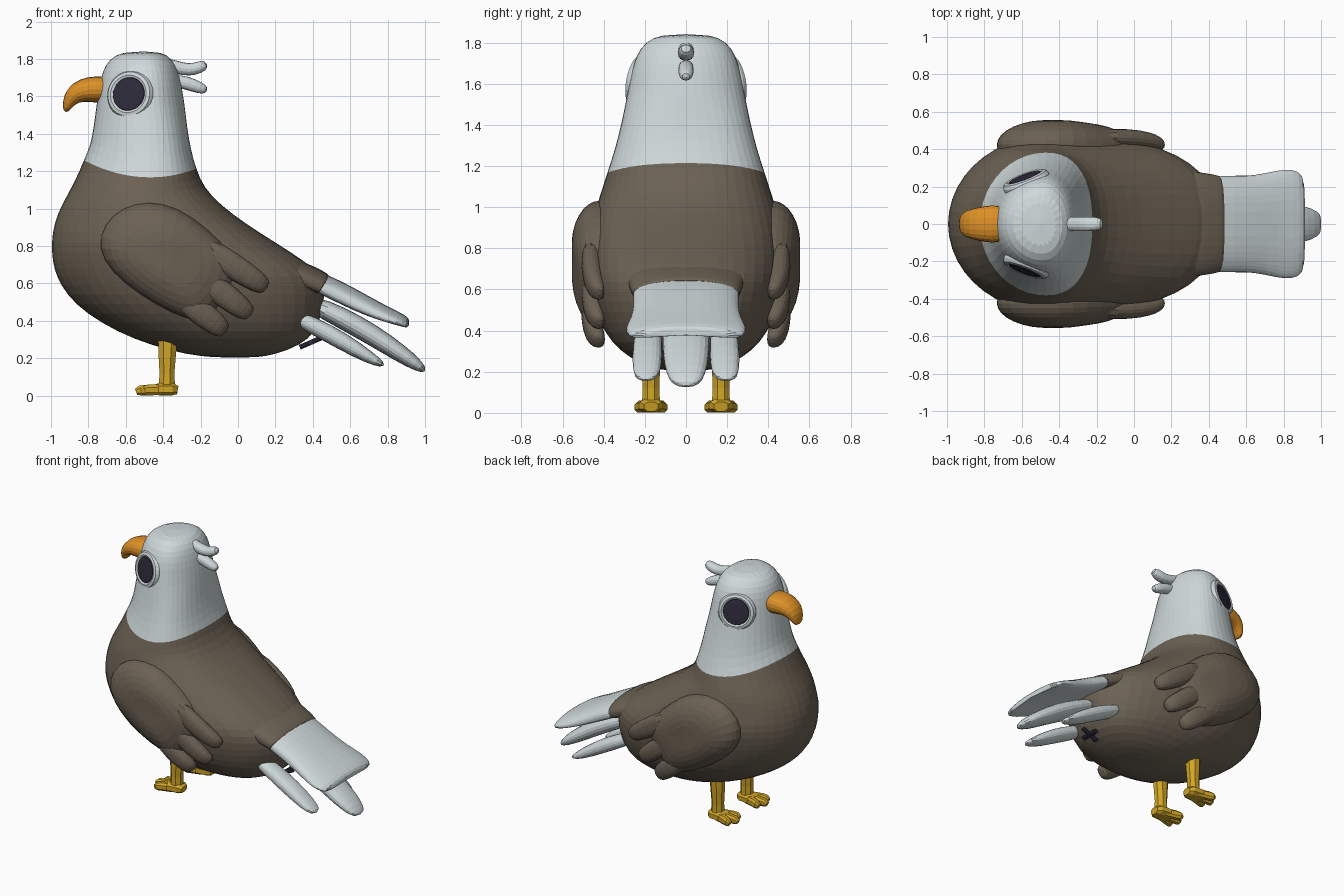
import bpy, bmesh, math
from mathutils import Vector

cube = bpy.data.objects.get("Cube")
if cube:
    bpy.data.objects.remove(cube)


def material(name, color):
    m = bpy.data.materials.new(name)
    m.use_nodes = True
    m.diffuse_color = (*color, 1)
    m.node_tree.nodes["Principled BSDF"].inputs["Base Color"].default_value = (*color, 1)
    return m


PALE = material("pale_feather", (0.62, 0.69, 0.70))
BROWN = material("brown_feather", (0.150, 0.122, 0.088))
ORANGE = material("beak_orange", (0.72, 0.28, 0.02))
YELLOW = material("leg_yellow", (0.64, 0.38, 0.02))
DARK = material("eye_dark", (0.026, 0.023, 0.042))
Y = Vector((0, 1, 0))


def skin(name, rings, mats, smooth=1, rule=None):
    """Bridge a list of point rings into one closed mesh."""
    bm = bmesh.new()
    loops = [[bm.verts.new(p) for p in ring] for ring in rings]
    n = len(loops[0])
    for k, (a, b) in enumerate(zip(loops, loops[1:])):
        for i in range(n):
            j = (i + 1) % n
            f = bm.faces.new((a[i], a[j], b[j], b[i]))
            f.material_index = rule(k) if rule else 0
    bm.faces.new(loops[0][::-1])
    bm.faces.new(loops[-1]).material_index = len(mats) - 1
    bmesh.ops.recalc_face_normals(bm, faces=bm.faces)
    me = bpy.data.meshes.new(name)
    bm.to_mesh(me)
    bm.free()
    for m in mats:
        me.materials.append(m)
    ob = bpy.data.objects.new(name, me)
    bpy.context.collection.objects.link(ob)
    if smooth:
        ob.modifiers.new("rounding", 'SUBSURF').levels = smooth
        ob.modifiers["rounding"].render_levels = smooth
    return ob


def power(v, p):
    return math.copysign(abs(v) ** (2 / p), v)


def oval(c, u, v, n=12, p=2, droop=0):
    pts = []
    for i in range(n):
        a = math.tau * (i + 0.5) / n
        s, t = power(math.cos(a), p), power(math.sin(a), p)
        pts.append(c + u * s + v * t - Vector((0, 0, droop * s * s)))
    return pts


def sweep(name, path, mat, n=10, p=2.4, smooth=1, droop=0):
    """Sweep an oval along (x, y, z, half width in y, half thickness) stations."""
    rings = []
    pts = [Vector(q[:3]) for q in path]
    for i, q in enumerate(path):
        d = pts[min(i + 1, len(pts) - 1)] - pts[max(i - 1, 0)]
        d.y = 0
        rings.append(oval(pts[i], Y * q[3], d.normalized().cross(Y) * q[4], n, p, droop))
    return skin(name, rings, [mat], smooth)


# Body and head: height, front x, back x, half width, collar wave
slices = [
    (.203, -.12, .10, .08, 0), (.22, -.28, .20, .18, 0), (.27, -.47, .34, .28, 0),
    (.34, -.65, .42, .365, 0), (.44, -.82, .455, .425, 0), (.54, -.925, .475, .46, 0),
    (.64, -.98, .46, .478, 0), (.72, -1.0, .365, .485, 0), (.82, -1.005, .205, .483, 0),
    (.92, -.99, .045, .463, 0), (1.02, -.95, -.09, .435, 0), (1.09, -.88, -.18, .411, .4),
    (1.155, -.825, -.222, .390, 1), (1.28, -.79, -.25, .348, .6), (1.42, -.775, -.27, .314, .2),
    (1.55, -.76, -.282, .288, 0), (1.66, -.745, -.30, .268, 0), (1.74, -.725, -.32, .243, 0),
    (1.80, -.69, -.35, .203, 0), (1.842, -.615, -.41, .125, 0)]
rings = []
for z, front, back, half, wave in slices:
    # The widest point lies further back on the head than on the body
    mid = front + (0.45 if z < 0.9 else 0.52 if z < 1.1 else 0.6) * (back - front)
    ring = []
    for i in range(22):
        a = math.tau * i / 22
        p = 2.4 if z < 1.5 and math.cos(a) > 0 else 2
        c, s = power(math.cos(a), p), power(math.sin(a), p)
        reach, lift = (back - mid, 0.06) if c > 0 else (mid - front, 0.115)
        ring.append((mid + reach * c, half * s, z + wave * lift * c * c))
    rings.append(ring)
skin("body_and_head", rings, [BROWN, PALE], 1, lambda k: int(k >= 12))

# Beak
sweep("beak", [(-.68, 0, 1.635, .10, .075), (-.76, 0, 1.638, .108, .075),
               (-.83, 0, 1.635, .095, .068), (-.885, 0, 1.605, .08, .052),
               (-.91, 0, 1.56, .06, .032), (-.922, 0, 1.515, .035, .014)], ORANGE)

# Crest feathers
sweep("upper_crest", [(-.40, 0, 1.78, .04, .035), (-.33, 0, 1.755, .042, .038),
                      (-.26, 0, 1.74, .042, .036), (-.205, 0, 1.755, .042, .036),
                      (-.165, 0, 1.775, .03, .025)], PALE, 8)
sweep("lower_crest", [(-.36, 0, 1.69, .035, .035), (-.27, 0, 1.672, .042, .04),
                      (-.20, 0, 1.645, .04, .034), (-.165, 0, 1.63, .02, .02)], PALE, 8)

# Tail root, tail fan and the feathers below it
sweep("tail_root", [(.16, 0, .72, .30, .06), (.31, 0, .665, .285, .065),
                    (.40, 0, .63, .272, .062), (.455, 0, .604, .262, .058),
                    (.46, 0, .6, .25, .05)], BROWN, 20, 3, 1, .03)
sweep("tail_fan", [(.36, 0, .64, .255, .045), (.45, 0, .605, .262, .054),
                   (.58, 0, .54, .255, .055), (.70, 0, .48, .272, .048),
                   (.81, 0, .435, .30, .036), (.88, 0, .41, .285, .028),
                   (.915, 0, .395, .25, .018)], PALE, 20, 3, 1, .03)
sweep("middle_tail_feather", [(.38, 0, .50, .11, .05), (.55, 0, .42, .12, .06),
                              (.72, 0, .325, .12, .06), (.87, 0, .225, .11, .05),
                              (.95, 0, .17, .09, .038), (1.003, 0, .13, .055, .015)], PALE)

for side, label in ((1, "left"), (-1, "right")):
    sweep(label + "_tail_feather", [(.27, .18 * side, .435, .06, .035),
                                    (.40, .185 * side, .378, .07, .05),
                                    (.57, .188 * side, .285, .077, .05),
                                    (.70, .19 * side, .205, .072, .037),
                                    (.785, .195 * side, .16, .05, .015)], PALE)

    # Wing: domed pad from its outline
    outline = [(-.755, .79), (-.72, .92), (-.62, 1.01), (-.48, 1.045), (-.32, 1.01),
               (-.17, .90), (-.02, .76), (.01, .66), (-.03, .57), (-.10, .47),
               (-.19, .38), (-.36, .44), (-.53, .54), (-.68, .66)]
    cx, cz = -.37, .74
    layers = [(.9, .35), (1, .40), (.99, .45), (.88, .50), (.63, .542), (.32, .56)]
    skin(label + "_wing", [[(cx + s * (x - cx), side * (y - .06 * max(0, x + .3)), cz + s * (z - cz))
                            for x, z in outline] for s, y in layers], [BROWN])

    # Wing tip feathers
    for k, (x0, z0, x1, z1) in enumerate([(-.22, .82, .155, .575), (-.26, .68, .07, .43),
                                          (-.34, .56, -.065, .34)]):
        stations = [(0, .46, .05, .07), (.5, .462, .052, .075), (.8, .445, .05, .065),
                    (.94, .43, .04, .052), (1, .42, .022, .03)]
        sweep(f"{label}_wing_feather_{k + 1}",
              [(x0 + t * (x1 - x0), side * y, z0 + t * (z1 - z0), w, h)
               for t, y, w, h in stations], BROWN)

    # Eye: raised rim with a dark pupil
    centre = Vector((-.582, .243 * side, 1.612))
    out = Vector((-.35, .92 * side, .17)).normalized()
    u = out.cross(Vector((0, 0, 1))).normalized()
    v = u.cross(out)
    for name, mat, steps in (
            ("eye_rim", PALE, [(-.06, .128), (-.012, .130), (.006, .12), (.012, .102), (.006, .09)]),
            ("pupil", DARK, [(.004, .092), (.010, .088), (.014, .05)])):
        skin(f"{label}_{name}", [oval(centre + out * h, u * r, v * r, 28) for h, r in steps],
             [mat], 0)

    # Leg and foot
    yl = .17 * side
    sweep(label + "_leg", [(-.375, yl, .32, .05, .056), (-.378, yl, .24, .048, .052),
                           (-.38, yl, .12, .044, .043), (-.38, yl, .03, .048, .048)],
          YELLOW, 8, 2, 0)
    sweep(label + "_heel", [(-.322, yl, .03, .035, .024), (-.35, yl, .035, .058, .035),
                            (-.42, yl, .035, .065, .035), (-.45, yl, .03, .052, .028)],
          YELLOW, 8, 2.6, 0)
    for k, spread in enumerate((-.055, 0, .055)):
        tip = -.545 + abs(spread) * .5
        sweep(f"{label}_toe_{k + 1}", [(-.39, yl + spread * .5, .032, .024, .03),
                                       (-.47, yl + spread * .85, .031, .027, .031),
                                       (tip + .02, yl + spread, .028, .027, .028),
                                       (tip, yl + spread, .02, .018, .018)], YELLOW, 8, 2.4, 0)

# Small dark cross under the tail
out = Vector((.4, 0, -.92))
along = Vector((.92, 0, .4))
spot = Vector((.39, 0, .285))
for name, d, w in (("cross_bar_wide", Y, along), ("cross_bar_long", along, Y)):
    skin(name, [oval(spot + d * t, w * .018, out * .014, 8) for t in (-.065, .065)], [DARK], 0)
